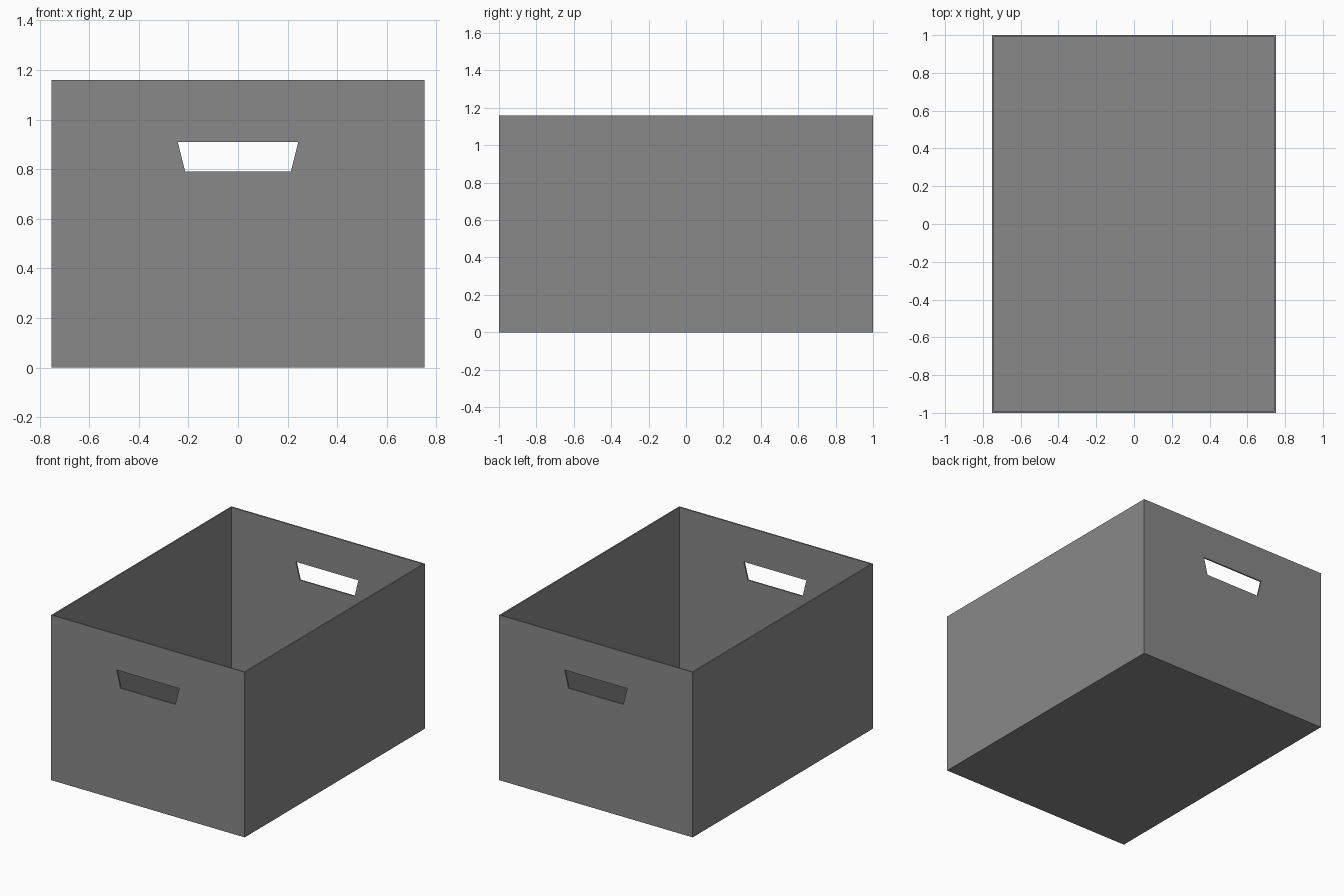
import bpy
import bmesh
from mathutils import Vector

WIDTH, LENGTH, HEIGHT, WALL = 1.505, 2.0, 1.16, 0.01

cube = bpy.data.objects.get("Cube")
if cube:
    bpy.data.objects.remove(cube, do_unlink=True)

grey = bpy.data.materials.new("mid_grey")
grey.use_nodes = True
colour = (0.25, 0.25, 0.25, 1)
grey.diffuse_color = colour
grey.node_tree.nodes["Principled BSDF"].inputs["Base Color"].default_value = colour


def add_object(name, bm):
    bmesh.ops.recalc_face_normals(bm, faces=bm.faces)
    mesh = bpy.data.meshes.new(name)
    bm.to_mesh(mesh)
    bm.free()
    obj = bpy.data.objects.new(name, mesh)
    bpy.context.collection.objects.link(obj)
    mesh.materials.append(grey)
    return obj


def prism(profile, y_start, y_end):
    """Extrude an (x, z) outline along y."""
    bm = bmesh.new()
    face = bm.faces.new([bm.verts.new((x, y_start, z)) for x, z in profile])
    extruded = bmesh.ops.extrude_face_region(bm, geom=[face])["geom"]
    verts = [v for v in extruded if isinstance(v, bmesh.types.BMVert)]
    bmesh.ops.translate(bm, verts=verts, vec=Vector((0, y_end - y_start, 0)))
    return bm


# Thin open-topped box, thickened inward
w = WIDTH / 2
bm = prism([(-w, 0), (w, 0), (w, HEIGHT), (-w, HEIGHT)], -LENGTH / 2, LENGTH / 2)
bmesh.ops.recalc_face_normals(bm, faces=bm.faces)
lid = [f for f in bm.faces if f.normal.z > 0.9]
bmesh.ops.delete(bm, geom=lid, context="FACES_ONLY")
box = add_object("storage_box", bm)
shell = box.modifiers.new("wall_thickness", "SOLIDIFY")
shell.thickness = WALL
shell.offset = -1
shell.use_even_offset = True

# Tapered grip hole through both end walls
grip = [(-0.213, 0.79), (0.213, 0.79), (0.243, 0.91), (-0.243, 0.91)]
cutter = add_object("grip_cutter", prism(grip, -LENGTH, LENGTH))
cutter.hide_render = True
cut = box.modifiers.new("grip_holes", "BOOLEAN")
cut.operation = "DIFFERENCE"
cut.solver = "EXACT"
cut.object = cutter

# Bake the modifiers and drop the cutter
bpy.context.view_layer.objects.active = box
box.select_set(True)
for modifier in list(box.modifiers):
    bpy.ops.object.modifier_apply(modifier=modifier.name)
bpy.data.objects.remove(cutter, do_unlink=True)
